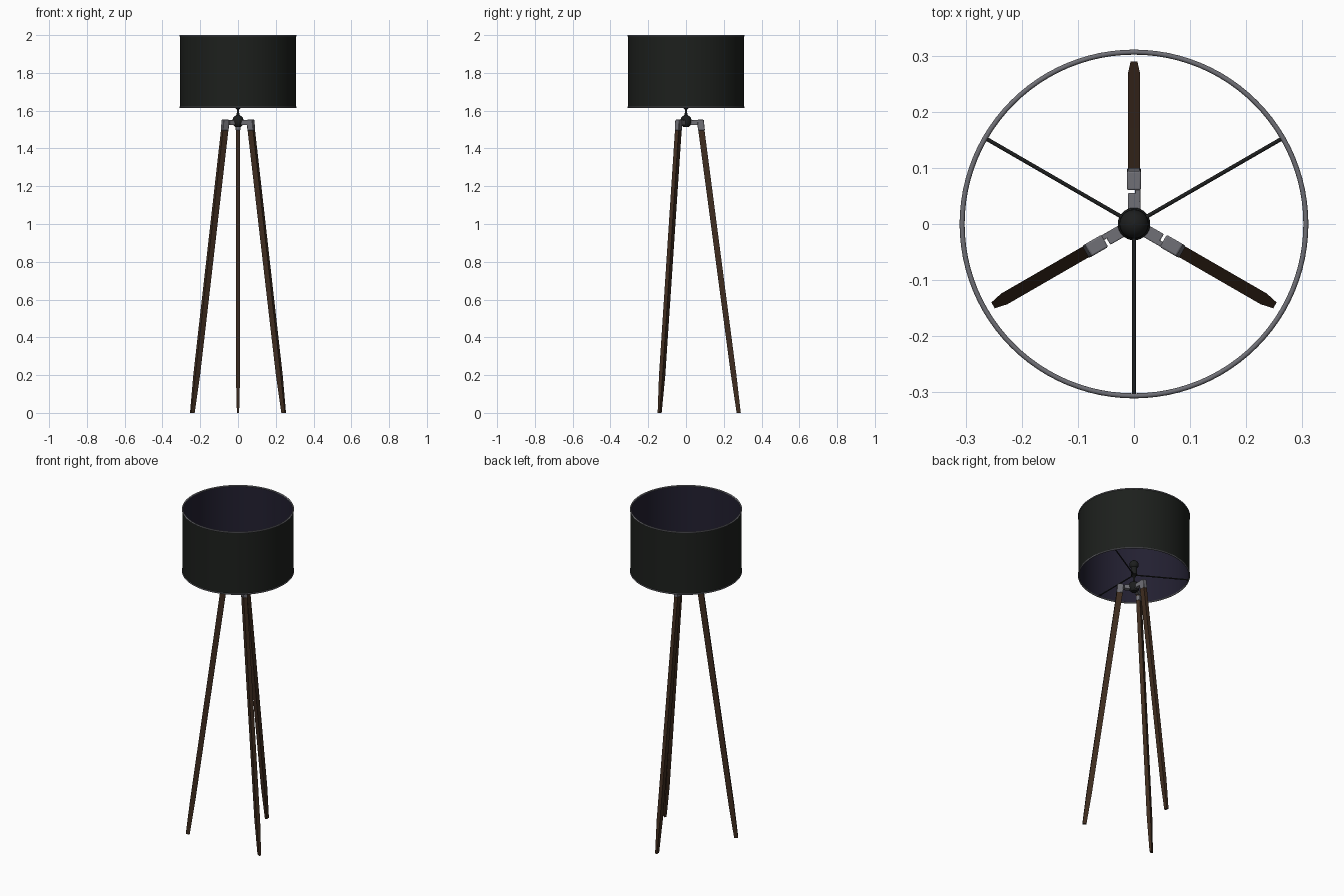
import bpy, math
from mathutils import Matrix, Vector

if "Cube" in bpy.data.objects:
    bpy.data.objects.remove(bpy.data.objects["Cube"])


def material(name, rgb):
    m = bpy.data.materials.new(name)
    m.diffuse_color = (*rgb, 1)
    m.use_nodes = True
    m.node_tree.nodes["Principled BSDF"].inputs["Base Color"].default_value = m.diffuse_color
    return m


BLACK = material("black fabric", (0.012, 0.014, 0.012))
NAVY = material("dark lining", (0.016, 0.014, 0.03))
IRON = material("black metal", (0.012, 0.013, 0.013))
WOOD = material("dark wood", (0.05, 0.026, 0.014))
STEEL = material("grey metal", (0.16, 0.16, 0.18))


def make(name, verts, faces, mat, smooth=True, bevel=0):
    me = bpy.data.meshes.new(name)
    me.from_pydata(verts, [], faces)
    me.materials.append(mat)
    ob = bpy.data.objects.new(name, me)
    bpy.context.collection.objects.link(ob)
    if bevel:
        b = ob.modifiers.new("bevel", 'BEVEL')
        b.width, b.segments = bevel, 2
    if smooth:
        bpy.ops.object.select_all(action='DESELECT')
        ob.select_set(True)
        bpy.context.view_layer.objects.active = ob
        bpy.ops.object.shade_smooth_by_angle(angle=math.radians(40))
    return ob


def lathe(name, profile, mat, n=32, closed=False):
    """Spin (radius, z) points, listed upward for outward normals."""
    k = len(profile)
    verts = [(r * math.cos(2 * math.pi * i / n), r * math.sin(2 * math.pi * i / n), z)
             for i in range(n) for r, z in profile]
    faces = []
    for i in range(n):
        a, b = i * k, (i + 1) % n * k
        for j in range(k if closed else k - 1):
            j2 = (j + 1) % k
            faces.append((a + j, b + j, b + j2, a + j2))
    return make(name, verts, faces, mat)


def loft(name, sections, angle, mat, bevel=0.0):
    """Rectangular bar; sections are (z, r_min, r_max, t_min, t_max)."""
    rot = Matrix.Rotation(angle - math.pi / 2, 3, 'Z')
    verts = []
    for z, r0, r1, t0, t1 in sections:
        verts += [rot @ Vector(p) for p in
                  ((t0, r0, z), (t1, r0, z), (t1, r1, z), (t0, r1, z))]
    faces = [(3, 2, 1, 0)]
    for s in range(len(sections) - 1):
        for j in range(4):
            a, b = s * 4 + j, s * 4 + (j + 1) % 4
            faces.append((a, b, b + 4, a + 4))
    e = len(verts) - 4
    faces.append((e, e + 1, e + 2, e + 3))
    return make(name, verts, faces, mat, bevel=bevel)


def rod(name, p, q, radius, mat, n=12):
    p, q = Vector(p), Vector(q)
    rot = (q - p).to_track_quat('Z', 'Y')
    verts = [c + rot @ Vector((radius * math.cos(2 * math.pi * i / n),
                               radius * math.sin(2 * math.pi * i / n), 0))
             for c in (p, q) for i in range(n)]
    faces = [(i, (i + 1) % n, n + (i + 1) % n, n + i) for i in range(n)]
    faces += [tuple(reversed(range(n))), tuple(range(n, 2 * n))]
    return make(name, verts, faces, mat)


# Drum shade: fabric outside, lining inside, wire rims
lathe("shade_outside", [(0.308, 1.617), (0.308, 1.996)], BLACK, 96)
lathe("shade_lining", [(0.305, 1.996), (0.305, 1.617)], NAVY, 96)
for name, z in (("shade_top_rim", 1.9955), ("shade_bottom_rim", 1.6185)):
    ring = [(0.3063 + 0.0045 * math.cos(a * math.pi / 5),
             z + 0.0045 * math.sin(a * math.pi / 5)) for a in range(10)]
    lathe(name, ring, STEEL, 96, closed=True)

# Hub with stem, socket and bulb
lathe("hub", [(0, 1.513), (0.016, 1.514), (0.026, 1.525), (0.029, 1.538),
              (0.029, 1.553), (0.024, 1.566), (0.012, 1.574), (0.007, 1.578),
              (0.006, 1.605), (0.012, 1.611), (0.012, 1.616), (0.018, 1.62),
              (0.018, 1.665), (0, 1.665)], IRON)
bulb = [(0.026 * math.sin(a * math.pi / 12), 1.685 - 0.026 * math.cos(a * math.pi / 12))
        for a in range(13)]
lathe("bulb", bulb, IRON)

for i in range(3):
    # Shade spokes
    s = math.radians(30 + 120 * i)
    rod(f"shade_spoke_{i + 1}", (0, 0, 1.62),
        (0.305 * math.cos(s), 0.305 * math.sin(s), 1.62), 0.0035, IRON)

    # Tapered wooden leg
    a = math.radians(90 + 120 * i)
    loft(f"leg_{i + 1}", [(0, 0.268, 0.29, -0.006, 0.006),
                          (0.2, 0.238, 0.267, -0.011, 0.011),
                          (1.53, 0.0605, 0.0935, -0.011, 0.011)], a, WOOD)

    # Metal cap and lapped hinge arm
    loft(f"leg_cap_{i + 1}", [(1.495, 0.063, 0.1, -0.0125, 0.0125),
                              (1.552, 0.06, 0.094, -0.0125, 0.0125)], a, STEEL, 0.003)
    loft(f"hinge_arm_{i + 1}", [(1.524, 0.02, 0.055, -0.011, 0.0115),
                                (1.55, 0.02, 0.055, -0.011, 0.0115)], a, STEEL, 0.002)
    loft(f"hinge_tongue_{i + 1}", [(1.524, 0.04, 0.075, 0.002, 0.0115),
                                   (1.55, 0.04, 0.075, 0.002, 0.0115)], a, STEEL, 0.001)
